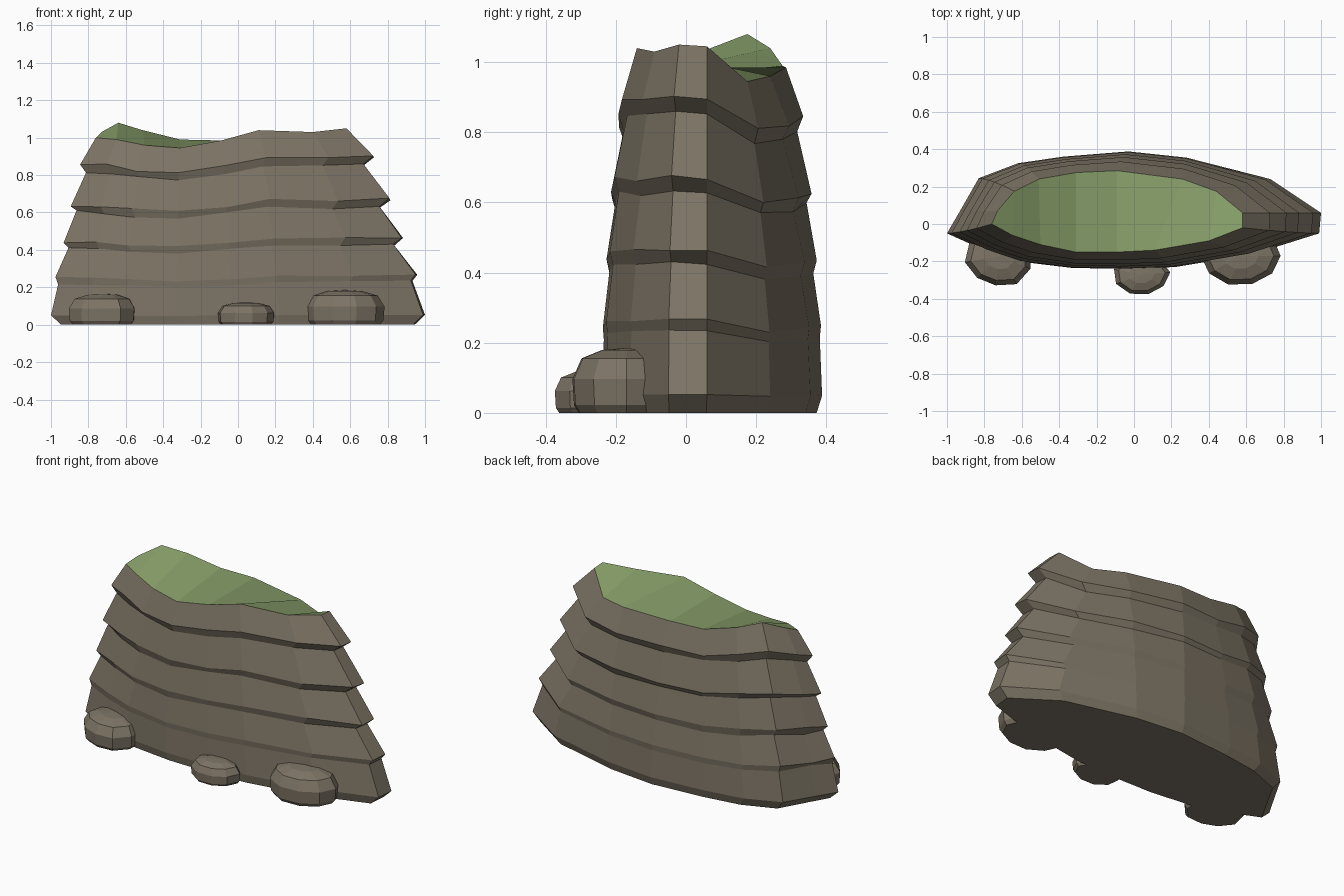
import bpy, bmesh, math, random

if "Cube" in bpy.data.objects:
    bpy.data.objects.remove(bpy.data.objects["Cube"])
random.seed(4)


def material(name, rgb):
    m = bpy.data.materials.new(name)
    m.diffuse_color = (*rgb, 1)
    m.use_nodes = True
    m.node_tree.nodes["Principled BSDF"].inputs["Base Color"].default_value = m.diffuse_color
    return m


ROCK = material("brown_rock", (0.205, 0.175, 0.13))
GRASS = material("grass_green", (0.24, 0.34, 0.14))


def make_object(name, bm, mats):
    bmesh.ops.recalc_face_normals(bm, faces=bm.faces)
    mesh = bpy.data.meshes.new(name)
    bm.to_mesh(mesh)
    bm.free()
    for m in mats:
        mesh.materials.append(m)
    ob = bpy.data.objects.new(name, mesh)
    bpy.context.collection.objects.link(ob)
    return ob


def skin(bm, rings):
    """Join a stack of closed vertex rings with quads."""
    for a, b in zip(rings, rings[1:]):
        n = len(a)
        for i in range(n):
            j = (i + 1) % n
            bm.faces.new((a[i], a[j], b[j], b[i]))


# Cliff columns, left to right: base x, y, rim x, y, rim height
front = [(-1.0, -.05, -.76, 0, 1.0), (-.80, -.14, -.65, -.06, .99),
         (-.62, -.20, -.50, -.11, .96), (-.33, -.235, -.31, -.15, .945),
         (-.03, -.24, -.09, -.15, .985), (.22, -.23, .11, -.14, 1.04),
         (.64, -.16, .40, -.09, 1.03), (.99, -.05, .58, -.02, 1.05)]
back = [(-.93, .07, -.73, .07, 1.03), (-.83, .245, -.64, .175, 1.08),
        (-.62, .325, -.51, .24, 1.04), (-.38, .36, -.31, .275, .99),
        (-.03, .388, -.09, .285, .985), (.28, .355, .26, .24, .96),
        (.73, .24, .44, .175, .945), (1.0, .06, .58, .06, 1.045)]
# Ledge profile: height fraction, how far from base outline to rim
ledges = [(.05, 0), (.22, .16), (.25, .10), (.405, .39), (.445, .28),
          (.605, .57), (.64, .44), (.82, .78), (.86, .65), (1, 1)]

bm = bmesh.new()
columns = front + back[::-1]
rings = [[bm.verts.new((c[0] * .945, c[1] * .96, 0)) for c in columns]]
for h, t in ledges:
    ty = t ** 1.5
    ring = []
    for bx, by, tx, y, z in columns:
        jog = random.uniform(-.008, .008) if 0 < t < 1 else 0
        ring.append(bm.verts.new((bx + (tx - bx) * t, by + (y - by) * ty,
                                  h * z + jog)))
    rings.append(ring)
skin(bm, rings)
bm.faces.new(rings[0][::-1])
# Grass cap, strips running from the front rim to the back rim
top, n = rings[-1], len(front)
for i in range(n - 1):
    f = bm.faces.new((top[i], top[i + 1], top[-2 - i], top[-1 - i]))
    f.material_index = 1
make_object("cliff", bm, [ROCK, GRASS])


def boulder(name, x, y, rx, ry, height, sides, turn):
    bm = bmesh.new()
    wobble = [random.uniform(.93, 1.03) for _ in range(sides)]
    rings = []
    for h, s in [(0, .88), (.12, .97), (.52, 1), (.84, .83), (.97, .45)]:
        ring = []
        for i in range(sides):
            a = turn + math.tau * i / sides
            ring.append(bm.verts.new((x + rx * s * wobble[i] * math.cos(a),
                                      y + ry * s * wobble[i] * math.sin(a),
                                      height * h)))
        rings.append(ring)
    skin(bm, rings)
    bm.faces.new(rings[0][::-1])
    peak = bm.verts.new((x, y, height))
    for i in range(sides):
        bm.faces.new((rings[-1][i], rings[-1][(i + 1) % sides], peak))
    make_object(name, bm, [ROCK])


boulder("left_boulder", -.72, -.17, .185, .17, .165, 10, .2)
boulder("middle_boulder", .04, -.27, .15, .115, .12, 9, .1)
boulder("right_boulder", .57, -.17, .21, .16, .185, 10, .0)
